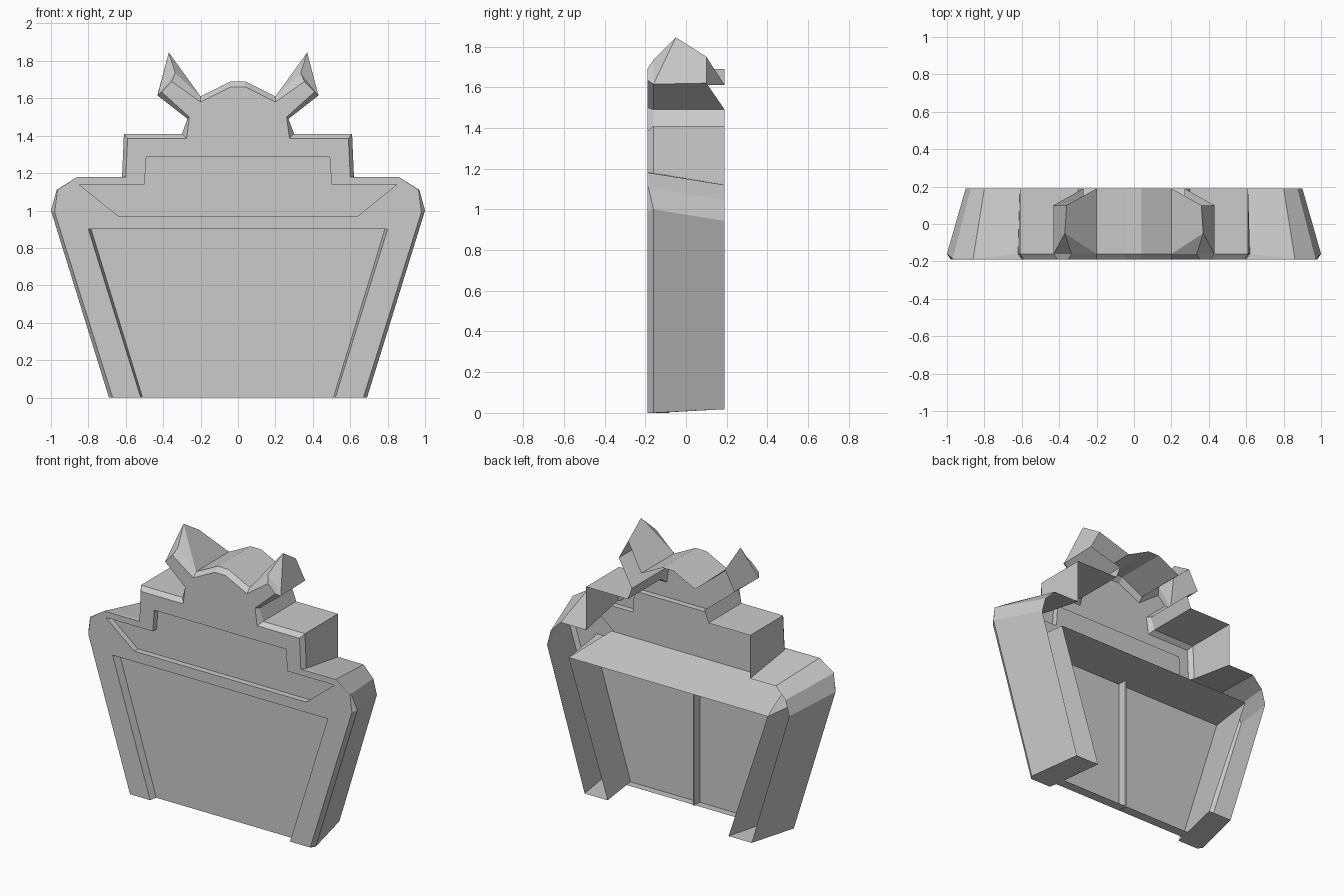
import bpy, bmesh

if "Cube" in bpy.data.objects:
    bpy.data.objects.remove(bpy.data.objects["Cube"])

F, M, B = -0.19, -0.16, 0.19      # front plate, bevel line, back edge
DOOR, FIN, PANEL = -0.14, -0.08, -0.15


def make(name, faces, mirror=False):
    """Sheet object from faces given as point lists, optionally mirrored in x."""
    bm = bmesh.new()
    for s in ((1, -1) if mirror else (1,)):
        for f in faces:
            vs = [bm.verts.new((s * x, y, z)) for x, y, z in f]
            bm.faces.new(vs if s > 0 else vs[::-1])
    bmesh.ops.remove_doubles(bm, verts=bm.verts, dist=0.0008)
    bmesh.ops.recalc_face_normals(bm, faces=bm.faces)
    finish(name, bm)


def finish(name, bm):
    me = bpy.data.meshes.new(name)
    bm.to_mesh(me)
    bm.free()
    ob = bpy.data.objects.new(name, me)
    bpy.context.collection.objects.link(ob)
    return ob


def symmetric(half):
    return half + [(-x, z) for x, z in reversed(half)]


# Right half of the silhouette: front edge (x, z) and bevelled outer edge (x, z)
rows = [
    (.67, 0, .69, 0), (.98, .99, 1.0, 1.0), (.965, 1.11, .97, 1.11),
    (.86, 1.18, .86, 1.18), (.60, 1.18, .62, 1.18), (.59, 1.385, .61, 1.41),
    (.275, 1.385, .30, 1.41), (.26, 1.50, .27, 1.49), (.41, 1.635, .43, 1.615),
    (.355, 1.69, .335, 1.735), (.2, 1.58, .2, 1.61), (.04, 1.66, .04, 1.69),
]
front = [(a, F, b) for a, b, c, d in rows]
mid = [(c, M if i not in (2, 3) else F + .005, d) for i, (a, b, c, d) in enumerate(rows)]
back = [(c * .9, B, d * .925 + .018) if i < 3 else (c, B, d)
        for i, (a, b, c, d) in enumerate(rows)]
back[3] = (.80, B, 1.12)
back[4] = (.61, B, 1.12)
back[8] = (.43, .10, 1.62)
back[9] = (.36, .10, 1.75)
peak = (.37, -.05, 1.845)

# Outer rim: bevel plus shell swept to the back, with pointed horns
rim = []
for i in range(len(rows) - 1):
    rim.append([front[i], front[i + 1], mid[i + 1], mid[i]])
    if i not in (8, 9):
        rim.append([mid[i], mid[i + 1], back[i + 1], back[i]])
rim += [[mid[8], mid[9], peak], [mid[8], peak, back[9], back[8]],
        [mid[9], mid[10], peak], [peak, mid[10], back[10], back[9]]]
make("outer_rim", rim, True)
ridge = [p[11] for p in (front, mid, back)]
flip = [(-x, y, z) for x, y, z in ridge]
make("crest_ridge", [[ridge[i], ridge[i + 1], flip[i + 1], flip[i]] for i in (0, 1)])

# Front plate with the doorway and the upper recess cut out
recess = symmetric([(.64, .97), (.85, 1.14), (.50, 1.14), (.49, 1.285)])
outline = symmetric([(.8, .9), (.52, 0)] + [(a, b) for a, b, c, d in rows])
bm = bmesh.new()
edges = []
for loop in (outline, recess):
    vs = [bm.verts.new((x, F, z)) for x, z in loop]
    edges += [bm.edges.new((vs[i - 1], vs[i])) for i in range(len(vs))]
bmesh.ops.triangle_fill(bm, use_beauty=True, edges=edges, normal=(0, -1, 0))
bmesh.ops.recalc_face_normals(bm, faces=bm.faces)
finish("front_plate", bm)

# Recessed upper panel and its walls
n = len(recess)
make("upper_panel", [[(x, PANEL, z) for x, z in recess]] + [
    [(recess[j][0], y, recess[j][1]) for j, y in
     ((i, F), ((i + 1) % n, F), ((i + 1) % n, PANEL), (i, PANEL))]
    for i in range(n)])

# Door leaf, sill and centre seam fin
make("door", [
    [(-.51, DOOR, 0), (.51, DOOR, 0), (.785, DOOR, .9), (-.785, DOOR, .9)],
    [(-.51, DOOR, 0), (.51, DOOR, 0), (.50, FIN, .005), (-.50, FIN, .005)],
    [(-.005, DOOR, 0), (-.005, FIN, 0), (-.005, FIN, .9), (-.005, DOOR, .9)],
    [(.005, DOOR, 0), (.005, FIN, 0), (.005, FIN, .9), (.005, DOOR, .9)],
    [(-.005, FIN, 0), (.005, FIN, 0), (.005, FIN, .9), (-.005, FIN, .9)],
])

# Jambs and foot caps of the hollow legs
make("leg_jamb", [
    [(.52, F, 0), (.8, F, .9), (.785, DOOR, .9), (.51, DOOR, 0)],
    [(.51, DOOR, 0), (.785, DOOR, .9), (.74, B, .9), (.45, B, .018)],
    [(.52, F, 0), front[0], mid[0], back[0], (.45, B, .018), (.51, DOOR, 0)],
], True)

# Header: soffit and sloping top meeting at the back edge
make("header", [
    [(-.8, F, .9), (.8, F, .9), (.785, DOOR, .9), (-.785, DOOR, .9)],
    [(-.785, DOOR, .9), (.785, DOOR, .9), (.74, B, .9), (-.74, B, .9)],
    [(-.66, PANEL, .97), (.66, PANEL, .97), (.74, B, .9), (-.74, B, .9)],
])
